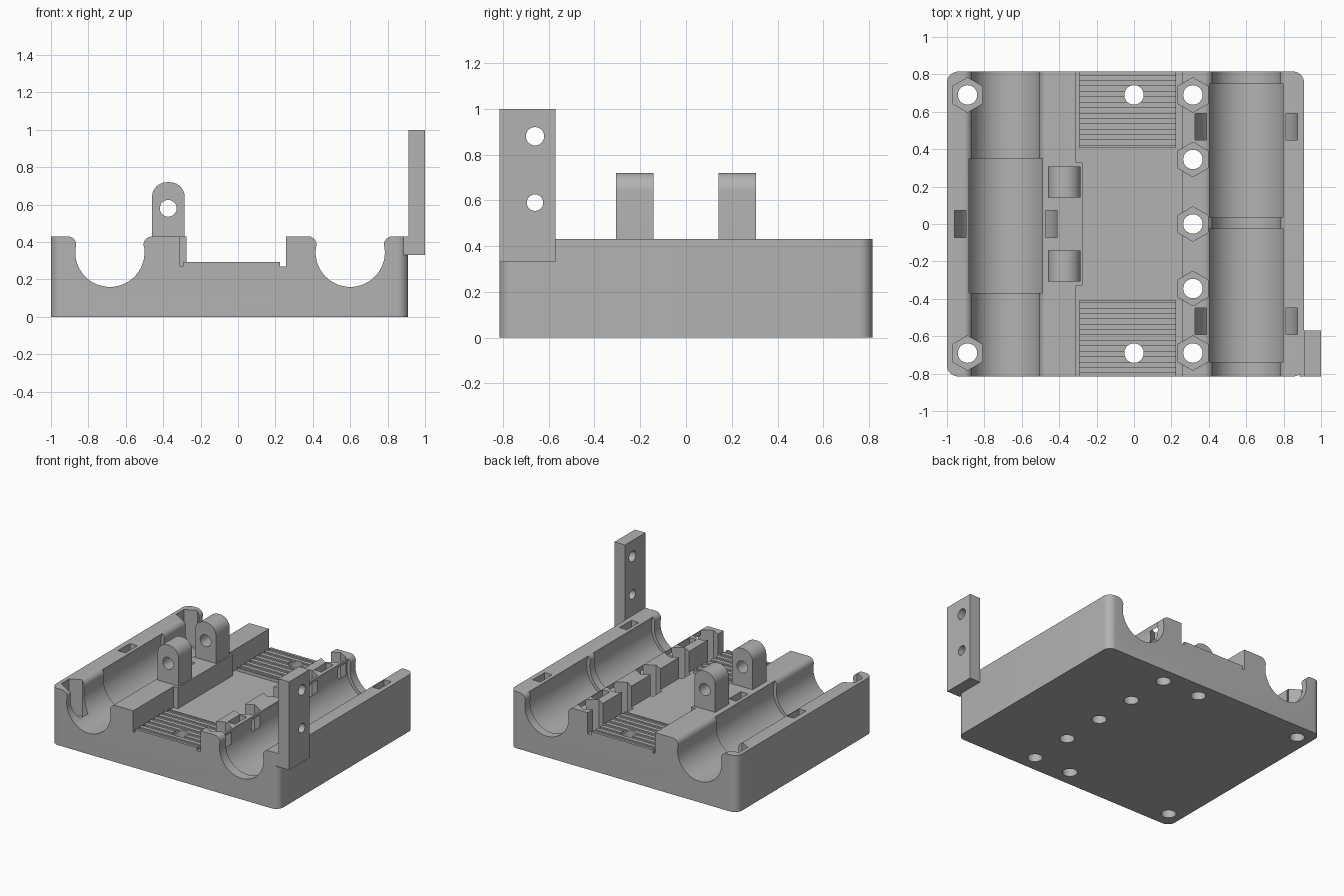
import bpy, bmesh
from math import cos, sin, radians

cube = bpy.data.objects.get("Cube")
if cube:
    bpy.data.objects.remove(cube, do_unlink=True)

grey = bpy.data.materials.new("plain grey")
grey.use_nodes = True
COLOUR = (0.45, 0.45, 0.45, 1)
grey.diffuse_color = COLOUR
grey.node_tree.nodes["Principled BSDF"].inputs["Base Color"].default_value = COLOUR

DEPTH, TOP, AXIS_Z = 0.815, 0.43, 0.345
PLACE = {"x": lambda u, v, t: (t, u, v),
         "y": lambda u, v, t: (u, t, v),
         "z": lambda u, v, t: (u, v, t)}


def arc(cx, cy, r, a0, a1, n):
    angles = [radians(a0 + (a1 - a0) * i / n) for i in range(n + 1)]
    return [(cx + r * cos(a), cy + r * sin(a)) for a in angles]


def circle(cx, cy, r, n=32, start=0):
    return arc(cx, cy, r, start, start + 360, n)[:-1]


def rect(x0, x1, y0, y1):
    return [(x0, y0), (x1, y0), (x1, y1), (x0, y1)]


def prisms(name, axis, pieces):
    """One object made of separate (outline, start, end) extrusions."""
    bm = bmesh.new()
    for outline, a, b in pieces:
        low, high = [[bm.verts.new(PLACE[axis](u, v, t)) for u, v in outline]
                     for t in (a, b)]
        bm.faces.new(low)
        bm.faces.new(high)
        for i in range(len(low)):
            j = (i + 1) % len(low)
            bm.faces.new((low[i], low[j], high[j], high[i]))
    bmesh.ops.recalc_face_normals(bm, faces=bm.faces)
    mesh = bpy.data.meshes.new(name)
    bm.to_mesh(mesh)
    bm.free()
    mesh.materials.append(grey)
    obj = bpy.data.objects.new(name, mesh)
    bpy.context.collection.objects.link(obj)
    return obj


def finish(obj, cutters=()):
    """Cut, then smooth the curved faces."""
    bpy.ops.object.select_all(action="DESELECT")
    bpy.context.view_layer.objects.active = obj
    obj.select_set(True)
    for cutter in cutters:
        mod = obj.modifiers.new(cutter.name, "BOOLEAN")
        mod.operation, mod.solver, mod.object = "DIFFERENCE", "EXACT", cutter
        bpy.ops.object.modifier_apply(modifier=mod.name)
    bpy.ops.object.shade_smooth_by_angle(angle=radians(25))


# Rod channels with rounded lips
def channel(cx):
    fillet, off = 0.045, 0.225
    right = arc(cx + off, TOP - fillet, fillet, 180, 90, 8)
    left = arc(cx - off, TOP - fillet, fillet, 90, 0, 8)
    bowl = arc(cx, AXIS_Z, 0.185, 167.5, 372.5, 40)
    return left + bowl[1:-1] + right + [(cx + off, 0.6), (cx - off, 0.6)]


LEFT_ROD, RIGHT_ROD = -0.685, 0.6
channels = prisms("channel_cutter", "y",
                  [(channel(x), -1, 1) for x in (LEFT_ROD, RIGHT_ROD)])

# Wider bearing seats inside the channels
seats = prisms("bearing_seat_cutter", "y", [
    (circle(x, AXIS_Z, 0.21, 48), a, b)
    for x, a, b in ((LEFT_ROD, -0.37, 0.35),
                    (RIGHT_ROD, -0.74, -0.025), (RIGHT_ROD, 0.035, 0.75))])


# U-shaped tie slots under the bearings
def tie_slot(cx):
    outer, inner = 0.274, 0.213
    return ([(cx - outer, 0.6)] + arc(cx, AXIS_Z, outer, 180, 360, 32)
            + [(cx + outer, 0.6), (cx + inner, 0.6)]
            + arc(cx, AXIS_Z, inner, 360, 180, 32) + [(cx - inner, 0.6)])


ties = prisms("tie_slot_cutter", "y", [
    (tie_slot(x), y - 0.072, y + 0.072)
    for x, y in ((LEFT_ROD, 0), (RIGHT_ROD, -0.52), (RIGHT_ROD, 0.52))])

# Central belt tray, narrower between the lugs
tray = [(-0.31, -1), (0.257, -1), (0.257, 1), (-0.31, 1),
        (-0.31, 0.33), (-0.275, 0.33), (-0.275, -0.33), (-0.31, -0.33)]
tray_cutter = prisms("tray_cutter", "z", [(tray, 0.27, 0.6)])

# Nut traps and screw holes
nuts = ([(0.315, 0.345 * i) for i in range(-2, 3)]
        + [(-0.89, -0.69), (-0.89, 0.69)])
nut_cutter = prisms("nut_cutter", "z",
                    [(circle(x, y, 0.0925, 6, 30), 0.15, 0.6) for x, y in nuts])
screw_cutter = prisms("screw_cutter", "z", [
    (circle(x, y, 0.052), -0.1, 0.6)
    for x, y in nuts + [(0, -0.69), (0, 0.69)]])

# Main body with rounded upright corners; the arm squares off one corner above
R = 0.06
x0, x1, y1 = -1 + R, 0.91 - R, DEPTH - R
block = (arc(x1, y1, R, 0, 90, 8) + arc(x0, y1, R, 90, 180, 8)
         + arc(x0, -y1, R, 180, 270, 8) + arc(x1, -y1, R, 270, 360, 8))
body = prisms("carriage_body", "z", [(block, 0, TOP)])
finish(body, (channels, seats, ties, tray_cutter, nut_cutter, screw_cutter))


# Toothed belt plates at both ends of the tray
def comb(side):
    pitch, tooth, base, tip = 0.0577, 0.03, 0.284, 0.294
    pts = [(DEPTH, 0.27), (DEPTH, tip)]
    for i in range(7):
        y = DEPTH - 0.02 - i * pitch
        pts += [(y, tip), (y, base), (y - pitch + tooth, base), (y - pitch + tooth, tip)]
    pts += [(0.41, tip), (0.41, 0.27)]
    return [(side * y, z) for y, z in pts]


for side, label in ((-1, "front"), (1, "back")):
    plate = prisms(label + "_belt_plate", "x", [(comb(side), -0.295, 0.225)])
    finish(plate, (screw_cutter,))

# Pair of pierced lugs
lug = ([(-0.46, 0.4), (-0.285, 0.4)] + arc(-0.365, 0.64, 0.08, 0, 90, 10)
       + arc(-0.38, 0.64, 0.08, 90, 180, 10))
pin_cutter = prisms("pin_cutter", "y", [(circle(-0.373, 0.58, 0.045), -1, 1)])
for y, label in ((-0.225, "front"), (0.225, "back")):
    finish(prisms(label + "_lug", "y", [(lug, y - 0.082, y + 0.082)]), (pin_cutter,))

# Upright arm at the front left corner, with a filler joining it to the body
arm_cutter = prisms("arm_hole_cutter", "x", [
    (circle(-0.66, z, r), 0.8, 1.1) for z, r in ((0.88, 0.04), (0.59, 0.036))])
arm = prisms("side_arm", "x", [(rect(-DEPTH, -0.57, 0.33, 1), 0.912, 1)])
finish(arm, (arm_cutter,))
prisms("arm_filler", "x", [(rect(-DEPTH, -0.57, 0.33, TOP), 0.885, 0.912)])

# Remove the used cutters
for cutter in (channels, seats, ties, tray_cutter, nut_cutter,
               screw_cutter, pin_cutter, arm_cutter):
    bpy.data.objects.remove(cutter, do_unlink=True)
